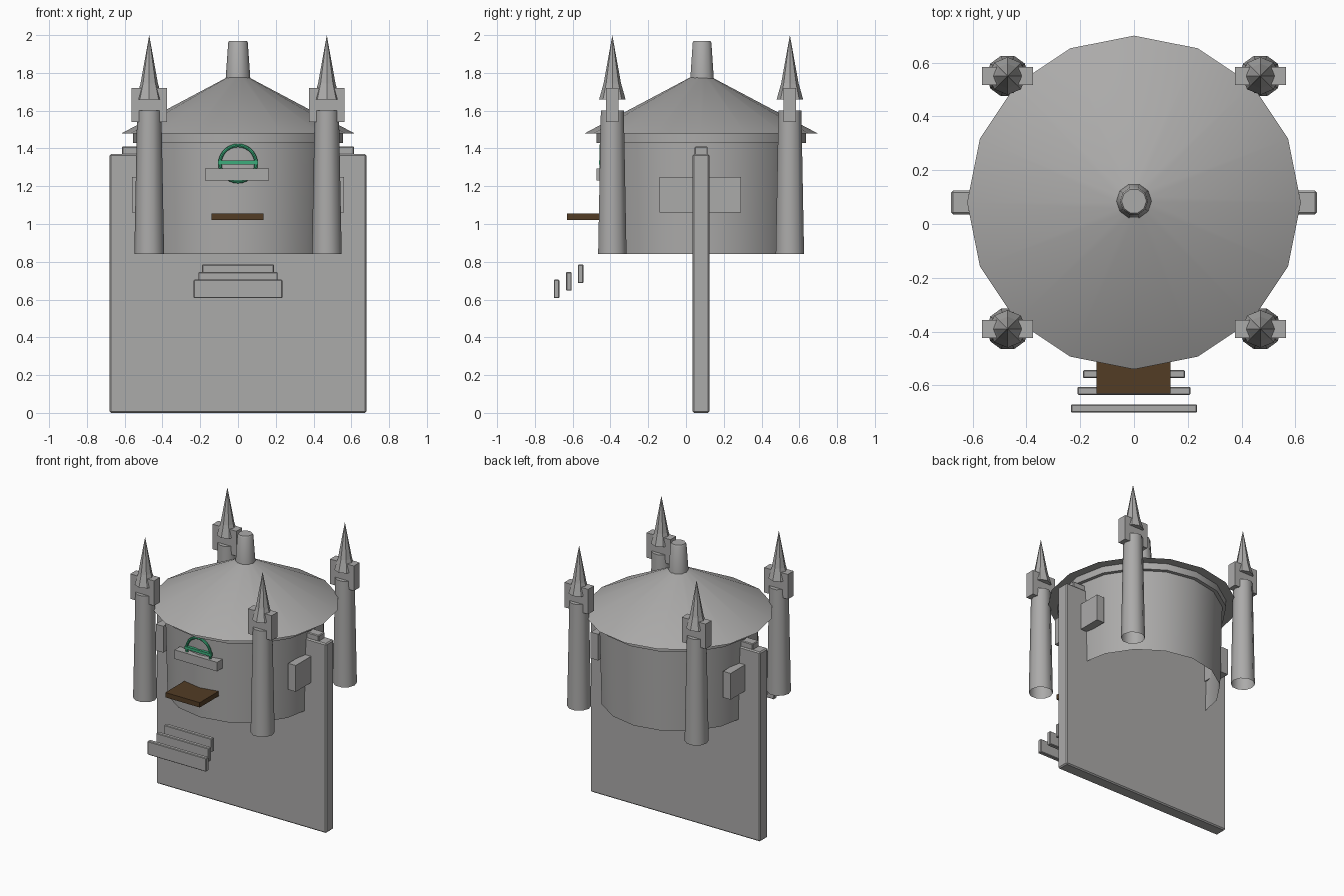
import bpy, math

if "Cube" in bpy.data.objects:
    bpy.data.objects.remove(bpy.data.objects["Cube"])

def mat(name, rgb):
    m = bpy.data.materials.new(name)
    m.diffuse_color = (*rgb, 1)
    m.use_nodes = True
    m.node_tree.nodes["Principled BSDF"].inputs["Base Color"].default_value = m.diffuse_color
    return m

STONE = mat("stone_grey", (0.41, 0.405, 0.40))
WOOD = mat("dark_wood", (0.085, 0.045, 0.018))
GREEN = mat("window_green", (0.045, 0.42, 0.20))
CY = 0.08  # y of the round hall's axis

def finish(o, name, m, smooth=None):
    o.name = name
    o.data.materials.append(m)
    if smooth:
        bpy.ops.object.shade_smooth_by_angle(angle=math.radians(smooth))
    return o

def box(name, lo, hi, m=STONE, bevel=0):
    verts = [(x, y, z) for x in (lo[0], hi[0]) for y in (lo[1], hi[1]) for z in (lo[2], hi[2])]
    faces = [(0, 1, 3, 2), (4, 6, 7, 5), (0, 4, 5, 1), (2, 3, 7, 6), (0, 2, 6, 4), (1, 5, 7, 3)]
    me = bpy.data.meshes.new(name)
    me.from_pydata(verts, [], faces)
    o = bpy.data.objects.new(name, me)
    bpy.context.collection.objects.link(o)
    if bevel:
        b = o.modifiers.new("bevel", 'BEVEL')
        b.width, b.segments = bevel, 1
    return finish(o, name, m)

def lathe(name, x, y, profile, n, m=STONE, smooth=None, bottom=True):
    """Spin a (radius, z) profile about a vertical axis; zero radius makes a tip."""
    verts, faces, rings = [], [], []
    for r, z in profile:
        k = 1 if r == 0 else n
        rings.append(range(len(verts), len(verts) + k))
        for i in range(k):
            a = 2 * math.pi * i / n
            verts.append((x + r * math.cos(a), y + r * math.sin(a), z))
    for a, b in zip(rings, rings[1:]):
        for i in range(n):
            j = (i + 1) % n
            if len(b) == 1:
                faces.append((a[i], a[j], b[0]))
            else:
                faces.append((a[i], a[j], b[j], b[i]))
    if bottom:
        faces.append(tuple(reversed(rings[0])))
    if len(rings[-1]) > 1:
        faces.append(tuple(rings[-1]))
    me = bpy.data.meshes.new(name)
    me.from_pydata(verts, [], faces)
    o = bpy.data.objects.new(name, me)
    bpy.context.collection.objects.link(o)
    bpy.ops.object.select_all(action='DESELECT')
    o.select_set(True)
    bpy.context.view_layer.objects.active = o
    return finish(o, name, m, smooth)

# Curtain wall through the hall, with a coping on top
box("curtain_wall", (-0.68, 0.035, 0), (0.68, 0.125, 1.37), bevel=0.008)
box("wall_coping", (-0.615, 0.045, 1.36), (0.615, 0.115, 1.41), bevel=0.005)

# Round hall, cornice, roof and chimney
lathe("round_hall", 0, CY, [(0.515, 0.84), (0.53, 1.44)], 16, smooth=35, bottom=False)
lathe("cornice", 0, CY, [(0.555, 1.43), (0.555, 1.478)], 16, smooth=35)
lathe("roof", 0, CY, [(0.62, 1.478), (0.06, 1.775)], 16, smooth=35)
lathe("chimney", 0, CY + 0.005, [(0.066, 1.76), (0.052, 1.96), (0.046, 1.97)], 10, smooth=50)

# Corner towers with crossbar blocks and spires
for sx, side in ((-1, "left"), (1, "right")):
    for y, end in ((-0.39, "front"), (0.55, "back")):
        x, tag = sx * 0.47, f"{end}_{side}"
        lathe("tower_" + tag, x, y, [(0.079, 0.84), (0.064, 1.60)], 10, smooth=40, bottom=False)
        lathe("spire_" + tag, x, y, [(0.07, 1.66), (0.046, 1.745), (0, 2.0)], 8)
        box("tower_block_" + tag, (x - 0.095, y - 0.033, 1.54), (x + 0.095, y + 0.033, 1.72))
    # Side panel on the hall
    box("side_panel_" + side, (sx * 0.53 - 0.03, -0.14, 1.06), (sx * 0.53 + 0.03, 0.29, 1.25))

# Entrance: wooden platform, window sill, floating steps
box("door_platform", (-0.14, -0.63, 1.02), (0.135, -0.40, 1.055), WOOD)
box("window_sill", (-0.175, -0.475, 1.23), (0.165, -0.40, 1.295))
for i, (w, y, z) in enumerate(((0.235, -0.685, 0.607), (0.21, -0.62, 0.647), (0.19, -0.558, 0.687))):
    box(f"step_{i + 1}", (-w, y - 0.015, z), (w, y + 0.015, z + 0.098), bevel=0.004)

# Round green window frame with a crossbar
bpy.ops.mesh.primitive_torus_add(location=(0, -0.45, 1.32), rotation=(math.pi / 2, 0, 0),
                                 major_radius=0.096, minor_radius=0.009,
                                 major_segments=28, minor_segments=8)
finish(bpy.context.object, "window_ring", GREEN, 40)
box("window_bar", (-0.105, -0.461, 1.315), (0.105, -0.44, 1.335), GREEN)
